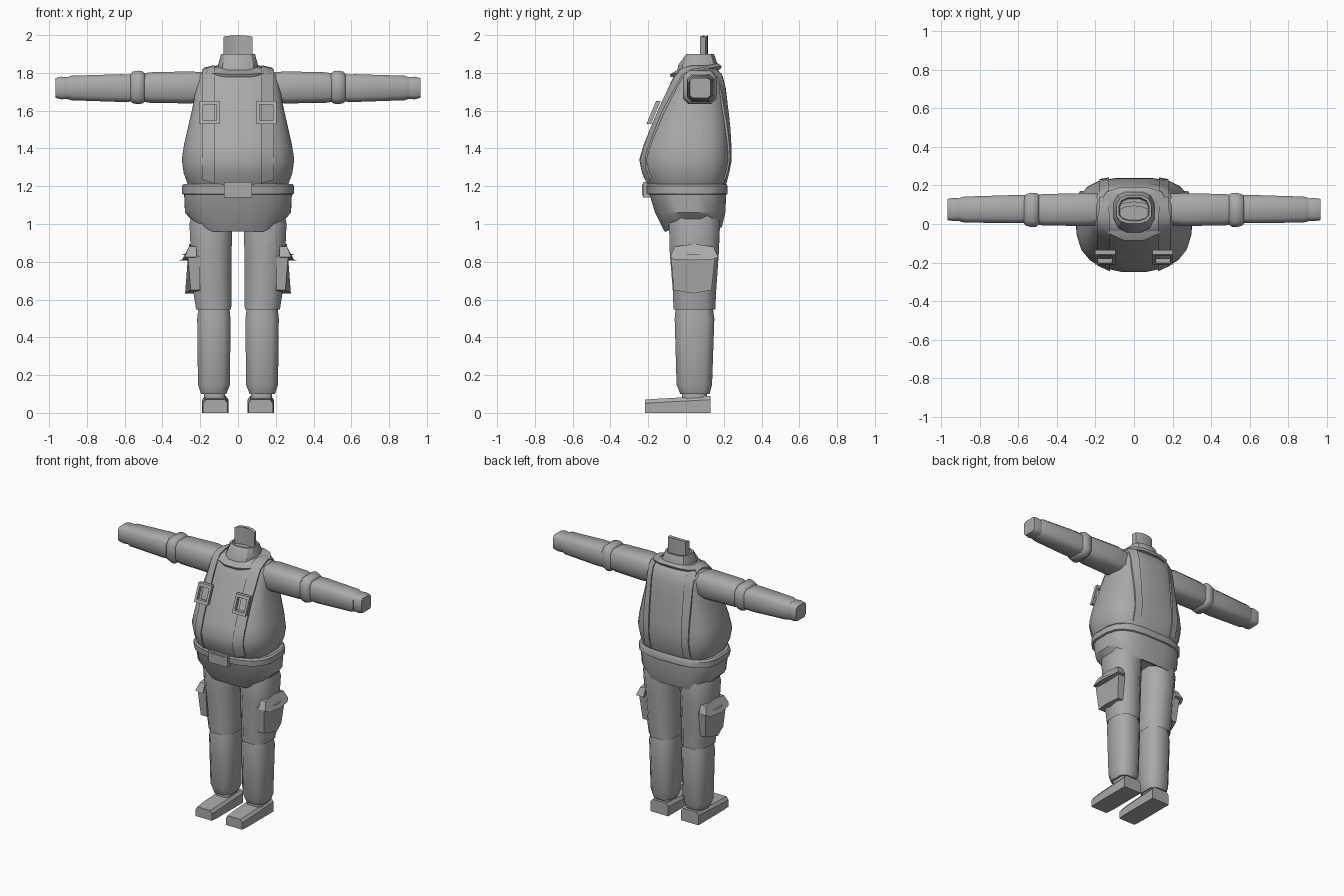
import bpy, bmesh, math
from mathutils import Vector
from mathutils.bvhtree import BVHTree

if "Cube" in bpy.data.objects:
    bpy.data.objects.remove(bpy.data.objects["Cube"])

grey = bpy.data.materials.new("cloth grey")
grey.diffuse_color = (0.4, 0.4, 0.4, 1)
grey.use_nodes = True
grey.node_tree.nodes["Principled BSDF"].inputs["Base Color"].default_value = grey.diffuse_color


def finish(name, bm, angle=40, normals=True):
    if normals:
        bmesh.ops.recalc_face_normals(bm, faces=bm.faces)
    me = bpy.data.meshes.new(name)
    bm.to_mesh(me)
    bm.free()
    ob = bpy.data.objects.new(name, me)
    bpy.context.collection.objects.link(ob)
    me.materials.append(grey)
    bpy.ops.object.select_all(action='DESELECT')
    ob.select_set(True)
    bpy.context.view_layer.objects.active = ob
    if angle:
        bpy.ops.object.shade_smooth_by_angle(angle=math.radians(angle))
    return ob


def loft(name, rings, caps=True, angle=40):
    bm = bmesh.new()
    loops = [[bm.verts.new(p) for p in r] for r in rings]
    n = len(loops[0])
    for a, b in zip(loops, loops[1:]):
        for i in range(n):
            bm.faces.new((a[i], a[(i + 1) % n], b[(i + 1) % n], b[i]))
    if caps:
        bm.faces.new(loops[0])
        bm.faces.new(loops[-1])
    return finish(name, bm, angle)


def chamfer(u0, u1, v0, v1, c):
    return [(u0 + c, v0), (u1 - c, v0), (u1, v0 + c), (u1, v1 - c),
            (u1 - c, v1), (u0 + c, v1), (u0, v1 - c), (u0, v0 + c)]


def oval(z, hx, front, back, yc=0.0, e=2.5, n=20):
    pts = []
    for i in range(n):
        t = 2 * math.pi * (i + 0.5) / n
        c, s = math.cos(t), math.sin(t)
        k = 3.2 if s > 0 else e
        x = hx * math.copysign(abs(c) ** (2 / k), c)
        d = abs(s) ** (2 / k)
        pts.append((x, yc + d * (back - yc if s > 0 else front - yc), z))
    return pts


def box(name, x0, x1, y0, y1, z0, z1, c=0.0):
    return loft(name, [[(x0, y0, z), (x1, y0, z), (x1, y1, z), (x0, y1, z)] for z in (z0, z1)], angle=0)


# Padded torso
torso_rings = [oval(*r) for r in [
    (1.18, .25, -.19, .20), (1.215, .27, -.21, .215), (1.27, .29, -.235, .228),
    (1.34, .30, -.25, .24), (1.42, .288, -.226, .238), (1.52, .265, -.185, .232),
    (1.62, .242, -.14, .224), (1.72, .225, -.095, .212, .03), (1.785, .212, -.065, .195, .05),
    (1.815, .185, -.04, .17, .06), (1.83, .12, -.01, .14, .06)]]
torso = loft("torso", torso_rings)
tree = BVHTree.FromPolygons([v.co for v in torso.data.vertices],
                            [list(p.vertices) for p in torso.data.polygons])


def surface(x, deg, lift):
    d = Vector((0, math.cos(math.radians(deg)), math.sin(math.radians(deg))))
    hit = tree.ray_cast(Vector((x, .05, 1.5)), d)[0]
    return hit + d * lift if hit else None


# Shoulder straps and their buckle frames
for s, side in ((1, "left"), (-1, "right")):
    bm = bmesh.new()
    rows = []
    for k in range(31):
        a = -60 + k * (288 / 30)
        inner, outer = (.125, .19) if a > 90 else (.13, .18)
        row = []
        for x in (inner, outer):
            base, top = surface(s * x, a, -.008), surface(s * x, a, .012)
            if base:
                row += [base, top]
        if len(row) == 4:
            rows.append([bm.verts.new(row[i]) for i in (0, 1, 3, 2)])
    for a, b in zip(rows, rows[1:]):
        for i in range(4):
            bm.faces.new((a[i], a[(i + 1) % 4], b[(i + 1) % 4], b[i]))
    bm.faces.new(rows[0])
    bm.faces.new(rows[-1])
    finish("strap_" + side, bm, 35)

    def frame_ring(hw, hh, off):
        pts = []
        for u, v in ((-1, -1), (1, -1), (1, 1), (-1, 1)):
            z = 1.59 + v * hh
            pts.append((s * .15 + u * hw, -.172 + (z - 1.59) * .42 - off, z))
        return pts
    loft("strap_buckle_" + side, [frame_ring(.053, .06, -.012), frame_ring(.053, .06, .012),
         frame_ring(.036, .042, .012), frame_ring(.036, .042, -.012),
         frame_ring(.053, .06, -.012)], caps=False, angle=0)

# Belt and jacket skirt with a hem raised over the hips
loft("belt", [oval(*r) for r in [(1.155, .285, -.195, .215), (1.16, .30, -.208, .222),
     (1.2, .30, -.212, .222), (1.212, .29, -.205, .215), (1.212, .24, -.16, .17)]], angle=35)
hem = []
for x, y, z in oval(.96, .25, -.115, .19, .03):
    lift = max(0, (abs(x) - .15) / .10) * .065 + (.02 if y > .1 else 0)
    hem.append((x, y, z + lift))
inner_hem = [(x * .8, .03 + (y - .03) * .8, z + .02) for x, y, z in hem]
loft("jacket_skirt", [oval(1.17, .288, -.2, .215), oval(1.06, .283, -.165, .21), hem, inner_hem], angle=35)
box("belt_buckle", -.075, .075, -.228, -.19, 1.14, 1.222)
box("belt_buckle_plate", -.062, .062, -.233, -.226, 1.152, 1.21)

# Collar: sloping lapel flange, tapered neck band, neck plate
def slope(x, y, z):
    return (x, y, z + (y - .06) * .16)
loft("lapels", [[slope(*p) for p in oval(z, hx, f, b, .06, 2.2, 12)] for z, hx, f, b in
     [(1.80, .165, -.085, .185), (1.815, .178, -.09, .192), (1.832, .105, -.05, .172)]], angle=30)
loft("collar", [oval(z, hx, f, b, .06, 2.4, 12) for z, hx, f, b in
     [(1.80, .11, -.05, .175), (1.84, .108, -.045, .172), (1.9, .092, .0, .15),
      (1.9, .08, .015, .138), (1.875, .075, .02, .13)]], angle=30)
arc = [(-.078, .073), (-.04, .088), (0, .093), (.04, .088), (.078, .073),
       (.07, .103), (.04, .113), (0, .116), (-.04, .113), (-.07, .103)]
loft("neck_plate", [[(x, y, 1.86) for x, y in arc],
     [(x, y, 2 - 1.6 * x * x) for x, y in arc]], angle=30)


for s, side in ((1, "left"), (-1, "right")):
    # Arm sections run outwards along x: x, y range, z range, chamfer
    def arm(name, secs):
        loft(name + "_" + side, [[(s * x, y, z) for y, z in chamfer(*r)] for x, *r in secs], angle=50)
    arm("upper_arm", [(.16, -.005, .155, 1.65, 1.80, .035), (.25, -.01, .16, 1.638, 1.808, .03),
                      (.47, -.008, .155, 1.642, 1.803, .03), (.515, .0, .15, 1.65, 1.79, .03)])
    arm("elbow_cuff", [(.49, .0, .15, 1.65, 1.795, .03), (.505, -.014, .16, 1.638, 1.808, .03),
                       (.53, -.016, .162, 1.634, 1.812, .03), (.558, -.01, .155, 1.64, 1.806, .03),
                       (.57, .0, .145, 1.65, 1.795, .03)])
    arm("forearm", [(.55, .005, .15, 1.648, 1.79, .025), (.62, .004, .15, 1.646, 1.793, .025),
                    (.88, .008, .142, 1.655, 1.785, .025), (.905, .014, .135, 1.662, 1.777, .025)])
    arm("hand", [(.89, .018, .132, 1.664, 1.775, .02), (.935, .015, .135, 1.66, 1.78, .02),
                 (.966, .02, .13, 1.668, 1.772, .015)])

    # Leg sections run upwards along z: z, x range, y range, chamfer
    def leg(name, secs, angle=50):
        loft(name + "_" + side, [[(s * x, y, z) for x, y in chamfer(*r)] for z, *r in secs], angle=angle)
    leg("thigh", [(.58, .06, .19, -.04, .13, .04), (.548, .036, .222, -.066, .155, .05),
                  (.65, .034, .238, -.07, .16, .055), (.85, .034, .25, -.086, .174, .06),
                  (1.0, .03, .257, -.09, .18, .06), (1.08, .02, .24, -.08, .17, .06)])
    leg("shin", [(.10, .062, .195, -.03, .125, .03), (.15, .042, .212, -.05, .138, .04),
                 (.5, .04, .216, -.06, .15, .04), (.6, .05, .205, -.05, .135, .04)])
    leg("ankle", [(.07, .07, .18, -.02, .11, .02), (.11, .07, .18, -.02, .11, .02)])
    foot = [(.05, .13, 0, .09), (.05, .0, 0, .083), (.05, -.15, 0, .075), (.055, -.217, 0, .07)]
    loft("boot_" + side, [[(s * x0, y, z0), (s * (.24 - x0), y, z0), (s * (.24 - x0), y, z1 - .02),
         (s * (.225 - x0), y, z1), (s * (x0 + .015), y, z1), (s * x0, y, z1 - .02)]
         for x0, y, z0, z1 in foot], angle=30)

    # Cargo pocket with a pointed flap, wedge shaped outwards
    def wedge(name, inner, outer, pts):
        rings = [[(s * inner, y, z) for y, z, _ in pts], [(s * (outer + o), y, z) for y, z, o in pts]]
        loft(name + "_" + side, rings, angle=30)
    wedge("pocket", .2, .28, [(-.065, .65, -.03), (.04, .632, .0), (.135, .65, -.03),
                              (.155, .83, -.015), (.04, .84, .018), (-.08, .83, -.015)])
    wedge("pocket_flap", .22, .285, [(-.085, .825, -.005), (-.06, .812, .01), (.04, .808, .024),
                                     (.14, .812, .01), (.17, .825, -.005), (.145, .88, -.025),
                                     (.04, .895, -.025), (-.06, .88, -.025)])
